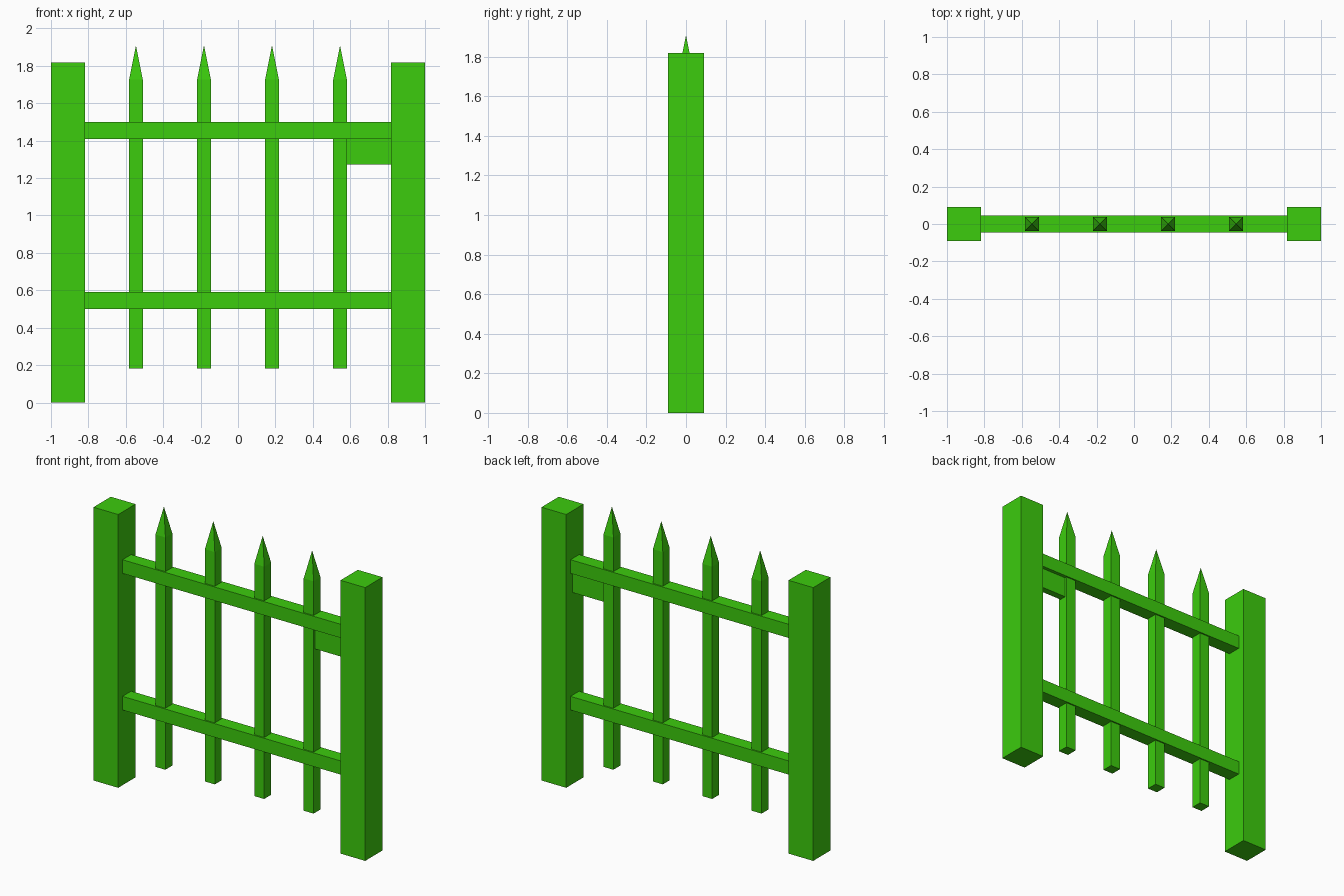
import bpy
import bmesh
from mathutils import Matrix, Vector

default = bpy.data.objects.get("Cube")
if default:
    bpy.data.objects.remove(default, do_unlink=True)

U = 1 / 11  # the gate is laid out on a module of one eleventh

green = bpy.data.materials.new("bright_green")
color = (0.045, 0.604, 0.004, 1)
green.diffuse_color = color
green.use_nodes = True
green.node_tree.nodes["Principled BSDF"].inputs["Base Color"].default_value = color


def block(name, low, high, tip=0):
    """Box between two corners in modules, with an optional pointed top."""
    low, high = Vector(low) * U, Vector(high) * U
    bm = bmesh.new()
    placement = Matrix.Translation((low + high) / 2) @ Matrix.Diagonal((*(high - low), 1))
    bmesh.ops.create_cube(bm, size=1, matrix=placement)
    if tip:
        # Split the top face into a fan and raise its centre
        top = max(bm.faces, key=lambda f: f.calc_center_median().z)
        apex = bmesh.ops.poke(bm, faces=[top])["verts"][0]
        apex.co.z += tip * U
    bm.normal_update()
    mesh = bpy.data.meshes.new(name)
    bm.to_mesh(mesh)
    bm.free()
    mesh.materials.append(green)
    obj = bpy.data.objects.new(name, mesh)
    bpy.context.collection.objects.link(obj)
    return obj


# Square end posts
for side, x in (("right", -10), ("left", 10)):
    block(side + "_post", (x - 1, -1, 0), (x + 1, 1, 20))

# Horizontal rails between the posts
for level, z in (("lower", 6), ("upper", 16)):
    block(level + "_rail", (-9, -0.5, z - 0.5), (9, 0.5, z + 0.5))

# Pointed pickets
for i, x in enumerate((-6, -2, 2, 6), 1):
    block(f"picket_{i}", (x - 0.4, -0.4, 2), (x + 0.4, 0.4, 19), tip=2)

# Latch plate under the upper rail, from the last picket to the post
block("latch_plate", (6.4, -0.25, 14), (9, 0.25, 15.5))
